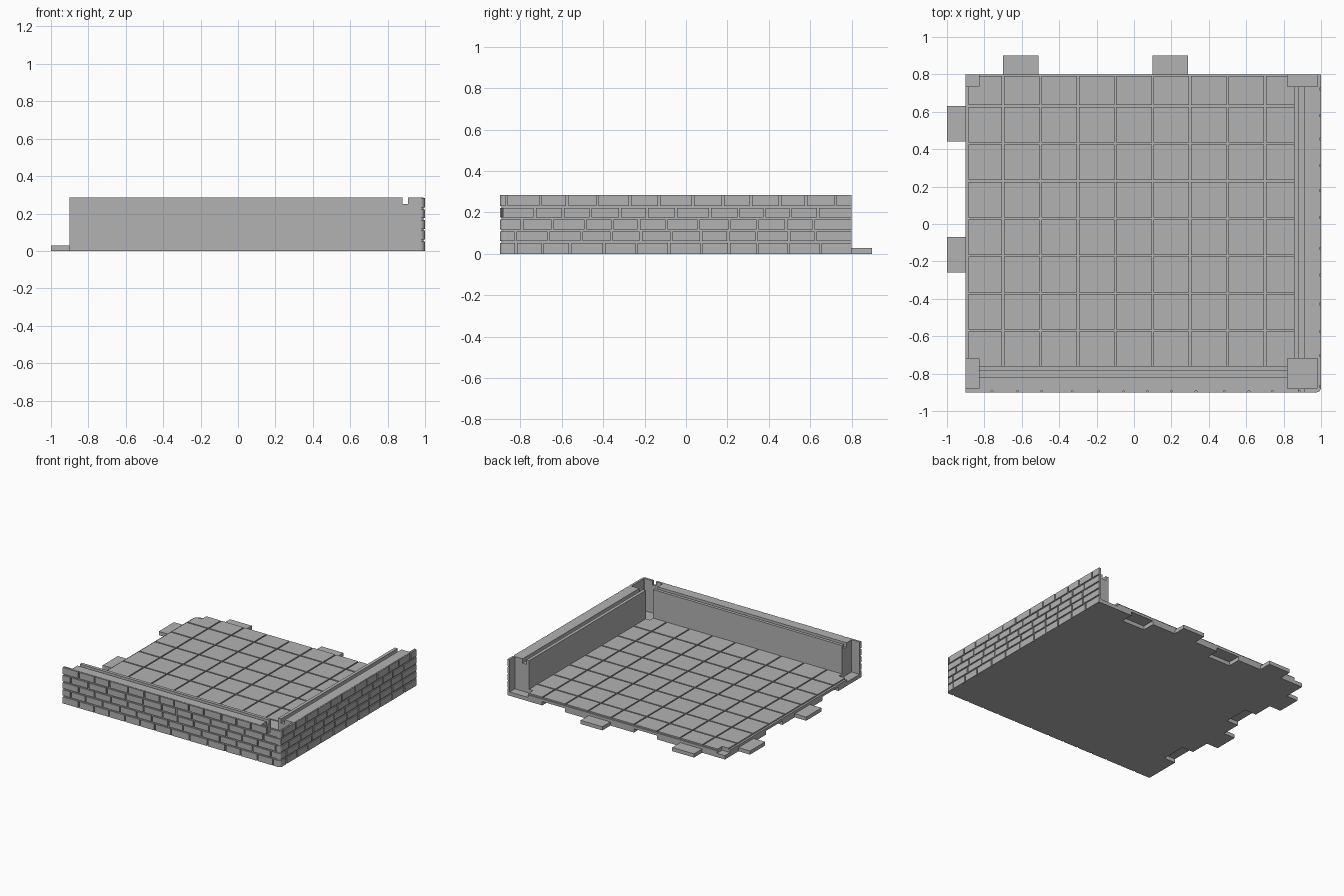
import bpy, bmesh, math, random

if "Cube" in bpy.data.objects:
    bpy.data.objects.remove(bpy.data.objects["Cube"])
random.seed(4)

stone = bpy.data.materials.new("grey stone")
stone.diffuse_color = (0.45, 0.45, 0.45, 1)
stone.use_nodes = True
stone.node_tree.nodes["Principled BSDF"].inputs["Base Color"].default_value = stone.diffuse_color


def prism(bm, pts, a0, a1, place=lambda u, v, w: (u, v, w)):
    """Extrude the outline pts (u, v) from w=a0 to w=a1."""
    lo = [bm.verts.new(place(u, v, a0)) for u, v in pts]
    hi = [bm.verts.new(place(u, v, a1)) for u, v in pts]
    n = len(pts)
    faces = [bm.faces.new(lo[::-1]), bm.faces.new(hi)]
    for i in range(n):
        j = (i + 1) % n
        faces.append(bm.faces.new((lo[i], lo[j], hi[j], hi[i])))
    bmesh.ops.recalc_face_normals(bm, faces=faces)


def rect(x0, x1, y0, y1):
    return [(x0, y0), (x1, y0), (x1, y1), (x0, y1)]


def finish(bm, name):
    me = bpy.data.meshes.new(name)
    bm.to_mesh(me)
    bm.free()
    me.materials.append(stone)
    ob = bpy.data.objects.new(name, me)
    bpy.context.collection.objects.link(ob)
    return ob


L, R, F, B = -0.90, 0.985, -0.885, 0.80      # floor extents
BASE, SLAB, TILE, TOP = 0.03, 0.05, 0.06, 0.285
X_TABS, X_SLOTS = (-0.605, 0.195), (0.595, -0.205)
Y_TABS, Y_SLOTS = (0.535, -0.165), (0.185, -0.515)

# Base plate with connector slots open on the back and left edges
outline = [(L, F), (R, F), (R, B)]
for c in X_SLOTS:
    outline += [(c + .1, B), (c + .1, B - .1), (c - .1, B - .1), (c - .1, B)]
outline.append((L, B))
for c in Y_SLOTS:
    outline += [(L, c + .1), (L + .1, c + .1), (L + .1, c - .1), (L, c - .1)]
bm = bmesh.new()
prism(bm, outline, 0, BASE)
finish(bm, "base_plate")

# Upper slab with a pocket left out at each corner
PX0, PX1, PY0, PY1 = -0.83, 0.82, -0.72, 0.735
bm = bmesh.new()
prism(bm, [(PX0, F), (PX1, F), (PX1, PY0), (R, PY0), (R, PY1), (PX1, PY1),
           (PX1, B), (PX0, B), (PX0, PY1), (L, PY1), (L, PY0), (PX0, PY0)],
      BASE, SLAB)
finish(bm, "floor_slab")

# Connector tabs
bm = bmesh.new()
for c in X_TABS:
    prism(bm, rect(c - .095, c + .095, B - .02, 0.9), 0, BASE - .001)
for c in Y_TABS:
    prism(bm, rect(-1.0, L + .02, c - .095, c + .095), 0, BASE - .001)
finish(bm, "connector_tabs")

# Floor tiles, trimmed around the corner pockets
gap = 0.005
xs = [-0.885 - gap] + [-0.7 + .2 * i for i in range(8)] + [0.855 + gap]
ys = [-0.76 - gap] + [-0.57 + .2 * i for i in range(7)] + [0.79 + gap]
bm = bmesh.new()
for i in range(len(xs) - 1):
    for j in range(len(ys) - 1):
        x0, x1, y0, y1 = xs[i] + gap, xs[i + 1] - gap, ys[j] + gap, ys[j + 1] - gap
        tx0, tx1 = max(x0, PX0), min(x1, PX1)
        ty0, ty1 = max(y0, PY0), min(y1, PY1)
        if (tx0, tx1) != (x0, x1) and (ty0, ty1) != (y0, y1):
            prism(bm, rect(x0, x1, ty0, ty1), SLAB, TILE)
            if ty0 > y0:
                prism(bm, rect(tx0, tx1, y0, ty0), SLAB, TILE)
            else:
                prism(bm, rect(tx0, tx1, ty1, y1), SLAB, TILE)
        else:
            prism(bm, rect(x0, x1, y0, y1), SLAB, TILE)
finish(bm, "floor_tiles")


# Inner walls with a groove along the top
def wall_profile(inner, g0, g1, outer):
    return [(inner, SLAB), (outer, SLAB), (outer, TOP), (g1, TOP), (g1, .25),
            (g0, .25), (g0, TOP), (inner, TOP)]


bm = bmesh.new()
prism(bm, wall_profile(0.855, 0.88, 0.912, 0.982), PY0, PY1, lambda u, v, w: (u, w, v))
finish(bm, "right_wall")
bm = bmesh.new()
prism(bm, wall_profile(-0.76, -0.785, -0.817, -0.882), PX0, PX1, lambda u, v, w: (w, u, v))
finish(bm, "front_wall")

# Outer facing follows a path: along the front, round the corner, up the right
RAD = 0.025
S1 = 1.9 - RAD
ARC = RAD * math.pi / 2
S2 = S1 + ARC
S_END = S2 + 1.7 - RAD
NOTCH0, NOTCH1 = 0.88 + 0.9, 0.91 + 0.9


def on_path(s, d):
    if s <= S1:
        return (-0.9 + s, -0.9 + d)
    if s >= S2:
        return (1 - d, -0.9 + RAD + s - S2)
    a = -math.pi / 2 + (s - S1) / RAD
    return (1 - RAD + (RAD - d) * math.cos(a), -0.9 + RAD + (RAD - d) * math.sin(a))


def strip(bm, s0, s1, z0, z1, d0, d1):
    """Curved block on the path, split where the top notch passes through."""
    if z1 > .2501 and s0 < NOTCH1 - 1e-5 and s1 > NOTCH0 + 1e-5:
        if s0 < NOTCH0:
            strip(bm, s0, NOTCH0, z0, z1, d0, d1)
        if s1 > NOTCH1:
            strip(bm, NOTCH1, s1, z0, z1, d0, d1)
        strip(bm, max(s0, NOTCH0), min(s1, NOTCH1), z0, .25, d0, d1)
        return
    mids = [S1 + ARC * k / 6 for k in range(7)]
    ss = [s0] + [m for m in mids if s0 + 1e-5 < m < s1 - 1e-5] + [s1]
    prism(bm, [on_path(s, d0) for s in ss] + [on_path(s, d1) for s in ss[::-1]], z0, z1)


# Mortar backing
bm = bmesh.new()
strip(bm, 0, S_END, 0, TOP, 0.008, 0.02)
finish(bm, "mortar_skin")

# Bricks in five staggered rows
bm = bmesh.new()
rows, joint = 5, 0.010
h = (TOP - 0.002) / rows
for r in range(rows):
    s = 0.0
    nxt = 0.075 if r % 2 else 0.145
    while s < S_END - .01:
        if S_END - nxt < 0.05:
            nxt = S_END
        e = nxt if nxt == S_END else nxt - joint
        strip(bm, s, e, r * h + (joint / 2 if r else 0),
              (r + 1) * h - (joint / 2 if r < rows - 1 else 0), 0, 0.009)
        s = nxt
        nxt = s + random.uniform(0.125, 0.165)
finish(bm, "bricks")
